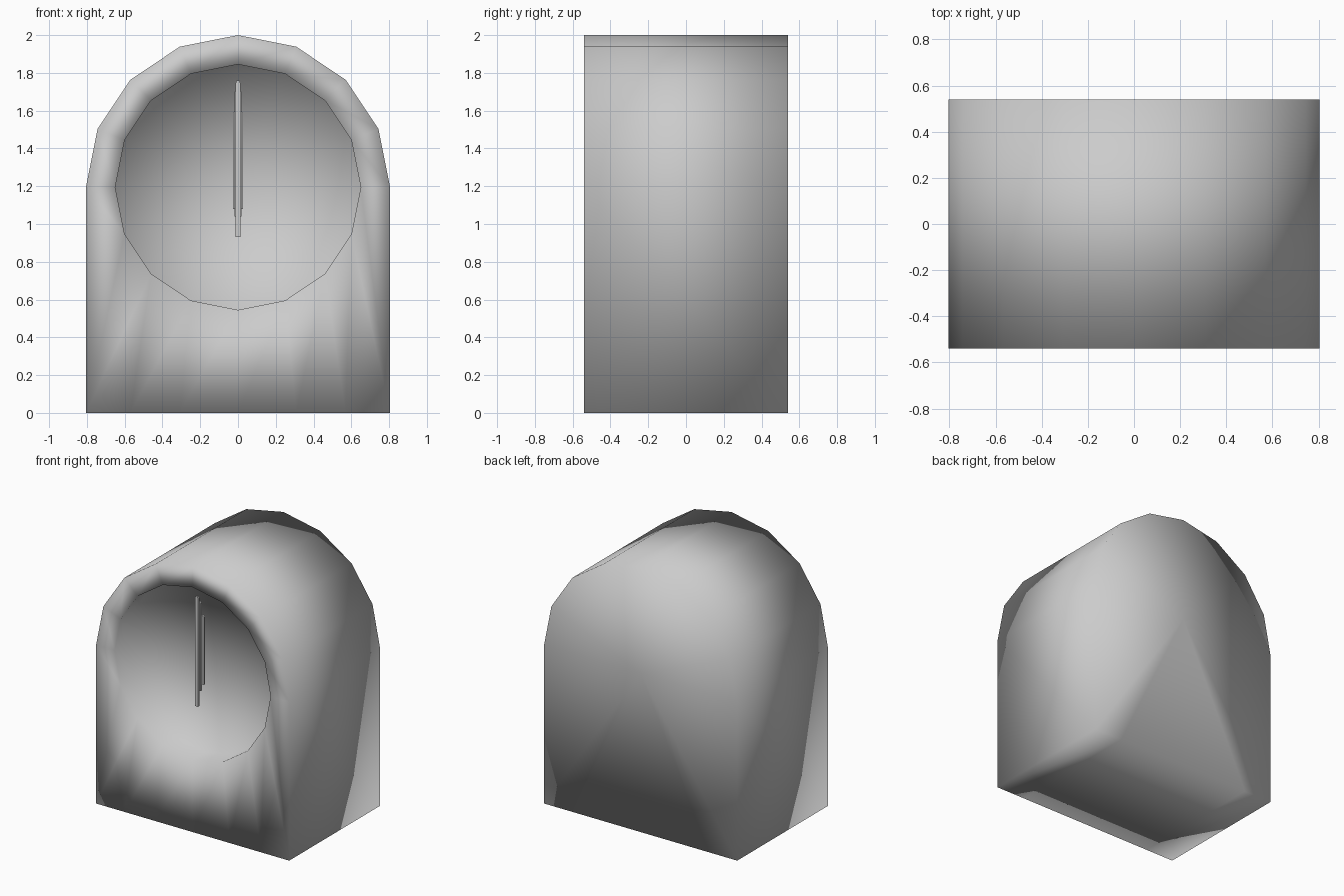
import bpy
import bmesh
from math import cos, sin, tau

SIDES = 16
CENTRE_Z = 1.195
OUTER, INNER = 0.805, 0.65
FRONT, BACK = -0.54, 0.54
DIAL_Y = FRONT + 0.15

if "Cube" in bpy.data.objects:
    bpy.data.objects.remove(bpy.data.objects["Cube"], do_unlink=True)

grey = bpy.data.materials.new("light grey")
grey.use_nodes = True
grey.diffuse_color = (0.6, 0.6, 0.6, 1)
grey.node_tree.nodes["Principled BSDF"].inputs["Base Color"].default_value = (0.6, 0.6, 0.6, 1)


def finish(name, bm, smooth):
    bmesh.ops.recalc_face_normals(bm, faces=bm.faces)
    for face in bm.faces:
        face.smooth = smooth
    mesh = bpy.data.meshes.new(name)
    bm.to_mesh(mesh)
    bm.free()
    mesh.materials.append(grey)
    obj = bpy.data.objects.new(name, mesh)
    bpy.context.collection.objects.link(obj)
    return obj


def circle_point(k, radius):
    a = tau * k / SIDES
    return radius * cos(a), CENTRE_Z + radius * sin(a)


def arch_point(k):
    # upper half follows the circle, lower half drops to the flat base
    x, z = circle_point(k, OUTER)
    if k <= SIDES // 2:
        return x, z
    if k in (SIDES // 2 + 1, SIDES - 1):
        x = OUTER if x > 0 else -OUTER
    return x, 0


def bridge(bm, a, b):
    for k in range(SIDES):
        n = (k + 1) % SIDES
        bm.faces.new((a[k], a[n], b[n], b[k]))


def fan(bm, ring, y):
    hub = bm.verts.new((0, y, CENTRE_Z))
    for k in range(SIDES):
        bm.faces.new((ring[k], ring[(k + 1) % SIDES], hub))


# Arched case with a recessed round dial, smooth all over
bm = bmesh.new()


def ring(points, y):
    return [bm.verts.new((x, y, z)) for x, z in points]


arch = [arch_point(k) for k in range(SIDES)]
hole = [circle_point(k, INNER) for k in range(SIDES)]
back, front = ring(arch, BACK), ring(arch, FRONT)
rim, floor = ring(hole, FRONT), ring(hole, DIAL_Y)
fan(bm, back, BACK)
bridge(bm, back, front)
bridge(bm, front, rim)
bridge(bm, rim, floor)
fan(bm, floor, DIAL_Y)
finish("clock_case", bm, True)


# Hands, all pointing straight up, stacked one in front of another
def hand(name, width, bottom, top, tip, y, thick=0.016):
    bm = bmesh.new()
    w = width / 2
    outline = [(-w, bottom), (w, bottom), (w, top - tip),
               (w * 0.5, top), (-w * 0.5, top), (-w, top - tip)]
    face = bm.faces.new([bm.verts.new((x, y, z)) for x, z in outline])
    made = bmesh.ops.extrude_face_region(bm, geom=[face])["geom"]
    bmesh.ops.translate(bm, vec=(0, thick, 0),
                        verts=[v for v in made if isinstance(v, bmesh.types.BMVert)])
    finish(name, bm, False)


hand("hour_hand", 0.054, 1.08, 1.60, 0.01, FRONT + 0.095)
hand("minute_hand", 0.036, 1.04, 1.71, 0.01, FRONT + 0.07)
hand("second_hand", 0.026, 0.93, 1.76, 0.015, FRONT + 0.045)
